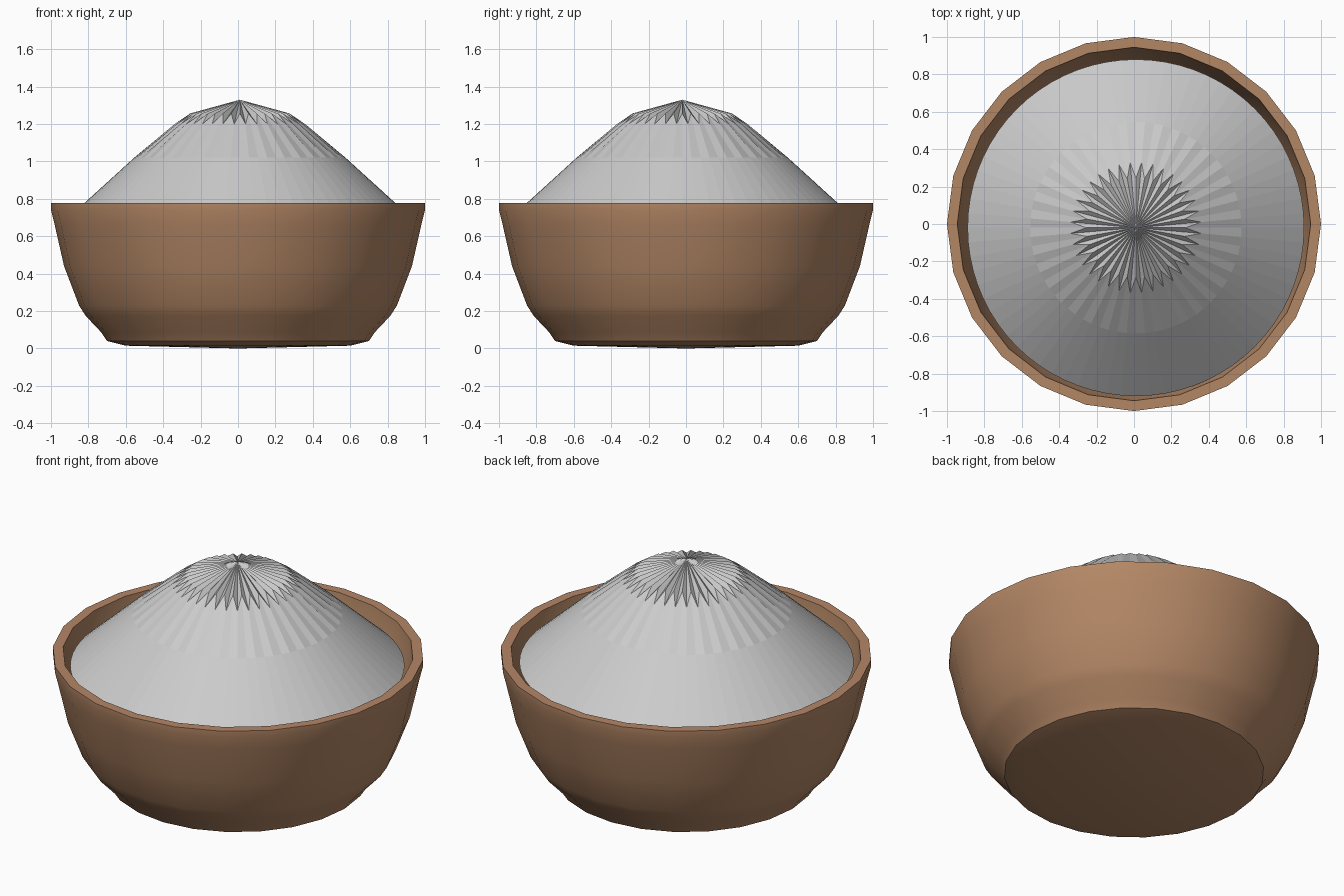
import bpy
import math

if "Cube" in bpy.data.objects:
    bpy.data.objects.remove(bpy.data.objects["Cube"])


def lathe(name, profile, sides, center=(0, 0), smooth=False):
    """Spin a profile; each ring is (r, z) or ((r, z) even, (r, z) odd). r = 0 is a pole."""
    verts, faces, rings = [], [], []
    for p in profile:
        pair = p if isinstance(p[0], tuple) else (p, p)
        if pair[0][0] == 0:
            rings.append([len(verts)] * sides)
            verts.append((center[0], center[1], pair[0][1]))
            continue
        rings.append(list(range(len(verts), len(verts) + sides)))
        for i in range(sides):
            r, z = pair[i % 2]
            a = 2 * math.pi * i / sides
            verts.append((center[0] + r * math.cos(a), center[1] + r * math.sin(a), z))
    for lo, hi in zip(rings, rings[1:]):
        for i in range(sides):
            j = (i + 1) % sides
            quad = [lo[i], lo[j], hi[j], hi[i]]
            faces.append(list(dict.fromkeys(quad)))
    mesh = bpy.data.meshes.new(name)
    mesh.from_pydata(verts, [], faces)
    mesh.update()
    obj = bpy.data.objects.new(name, mesh)
    bpy.context.collection.objects.link(obj)
    if smooth:
        bpy.ops.object.select_all(action='DESELECT')
        obj.select_set(True)
        bpy.context.view_layer.objects.active = obj
        bpy.ops.object.shade_smooth_by_angle(angle=math.radians(40))
    return obj


# Wooden bowl: outside from the base up, over the rim, down the inside
bowl = lathe("bowl", [
    (0, 0), (0.6, 0.015), (0.70, 0.04), (0.73, 0.085), (0.815, 0.175),
    (0.85, 0.23), (0.93, 0.44), (0.98, 0.66), (1.0, 0.74), (1.0, 0.778),
    (0.945, 0.778), (0.935, 0.70), (0.87, 0.44), (0.79, 0.25),
    (0.66, 0.12), (0, 0.09)], 24, smooth=True)
wood = bpy.data.materials.new("wood")
wood.diffuse_color = (0.45, 0.24, 0.13, 1)
wood.use_nodes = True
wood.node_tree.nodes["Principled BSDF"].inputs["Base Color"].default_value = wood.diffuse_color
bowl.data.materials.append(wood)

# Heaped powder: smooth lower slope, pleated shoulder, shallow peak
lathe("powder_heap", [
    (0, 0.71), (0.9, 0.715), (0.565, 1.02),
    ((0.265, 1.257), (0.35, 1.20)), (0, 1.33)], 72, center=(0.01, -0.02))
